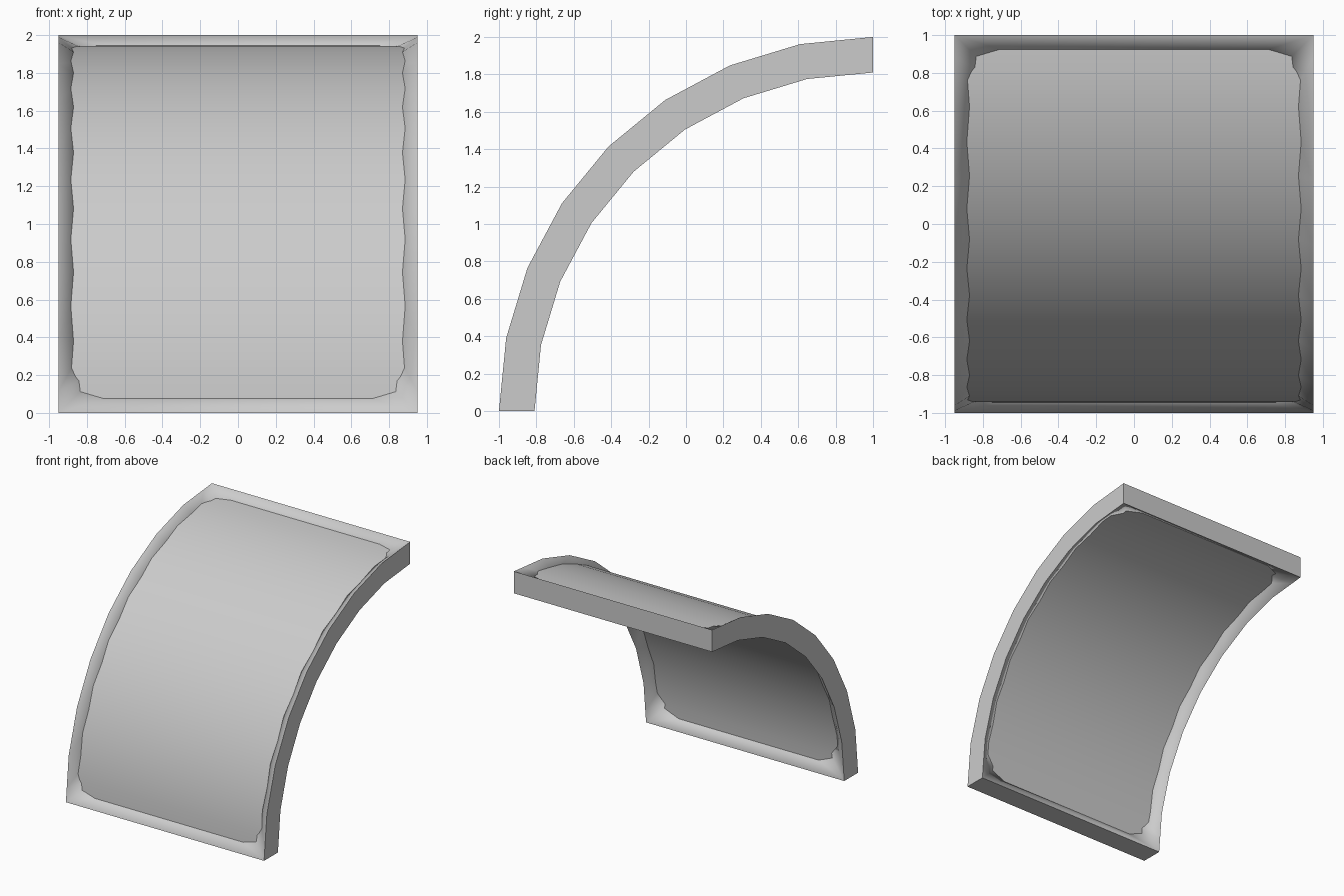
import bpy, bmesh, math
from mathutils import Vector

if "Cube" in bpy.data.objects:
    bpy.data.objects.remove(bpy.data.objects["Cube"])

N = 8                      # facets along the frame's quarter arc
R_OUT, R_IN = 2.0, 1.81    # frame radii
R_MID = (R_OUT + R_IN) / 2
HALF = 0.95                # half width


def arc(x, t, r, n=N):
    """Point on the quarter arc with n facets, t counted in facets (0..n)."""
    def corner(k):
        a = k * math.pi / 2 / n
        return Vector((x, 1 - r * math.cos(a), r * math.sin(a)))
    k = min(int(t), n - 1)
    return corner(k).lerp(corner(k + 1), t - k)


def finish(bm, name):
    bmesh.ops.recalc_face_normals(bm, faces=bm.faces)
    for f in bm.faces:
        f.smooth = True
    me = bpy.data.meshes.new(name)
    bm.to_mesh(me)
    bm.free()
    ob = bpy.data.objects.new(name, me)
    bpy.context.collection.objects.link(ob)
    return ob


# frame: outer walls, with both faces sloping in to a shared inner ridge
bm = bmesh.new()
T = [0, 0.3] + list(range(1, N)) + [N - 0.3, N]
LAST = len(T) - 1
rim = {(s, r, i): bm.verts.new(arc(s * HALF, t, r))
       for s in (-1, 1) for r in (R_OUT, R_IN) for i, t in enumerate(T)}
ridge = {(s, i): bm.verts.new(arc(s * 0.805, T[i], R_MID))
         for s in (-1, 1) for i in range(2, LAST - 1)}
diag, end = {}, {}
for s in (-1, 1):
    for e, t in ((0, 0), (LAST, N)):
        diag[s, e] = bm.verts.new(arc(s * 0.715, abs(t - 0.62), R_MID))
        end[s, e] = bm.verts.new(arc(s * 0.48, abs(t - 0.40), R_MID))

for s in (-1, 1):
    for r in (R_OUT, R_IN):
        # sloping side strips
        for i in range(2, LAST - 2):
            bm.faces.new((rim[s, r, i], rim[s, r, i + 1], ridge[s, i + 1], ridge[s, i]))
        # corner fans
        for e, q, a in ((0, 1, 2), (LAST, LAST - 1, LAST - 2)):
            c, near = rim[s, r, e], rim[s, r, q]
            bm.faces.new((near, rim[s, r, a], ridge[s, a]))
            bm.faces.new((near, ridge[s, a], diag[s, e]))
            bm.faces.new((c, near, diag[s, e]))
            bm.faces.new((c, diag[s, e], end[s, e]))

walls = []
for e in (0, LAST):
    # sloping end strips and flat end walls
    for r in (R_OUT, R_IN):
        bm.faces.new((rim[-1, r, e], rim[1, r, e], end[1, e], end[-1, e]))
    walls.append(bm.faces.new((rim[-1, R_OUT, e], rim[1, R_OUT, e],
                               rim[1, R_IN, e], rim[-1, R_IN, e])))
for s in (-1, 1):
    for i in range(LAST):
        walls.append(bm.faces.new((rim[s, R_OUT, i], rim[s, R_OUT, i + 1],
                                   rim[s, R_IN, i + 1], rim[s, R_IN, i])))
for f in walls:
    for ed in f.edges:
        ed.smooth = False
finish(bm, "frame")

# smoother curved panel set into the frame
P = 16
bm = bmesh.new()
ts = [0.2] + list(range(1, P)) + [P - 0.2]
rings = [[bm.verts.new(arc(x, t, r, P)) for x, r in
          ((-0.9, 1.948), (0.9, 1.948), (0.9, 1.862), (-0.9, 1.862))] for t in ts]
for a, b in zip(rings, rings[1:]):
    for i in range(4):
        j = (i + 1) % 4
        bm.faces.new((a[i], a[j], b[j], b[i]))
bm.faces.new(rings[0])
bm.faces.new(rings[-1])
panel = finish(bm, "curved_panel")
bpy.context.view_layer.objects.active = panel
panel.select_set(True)
bpy.ops.object.shade_smooth_by_angle(angle=math.radians(30))
